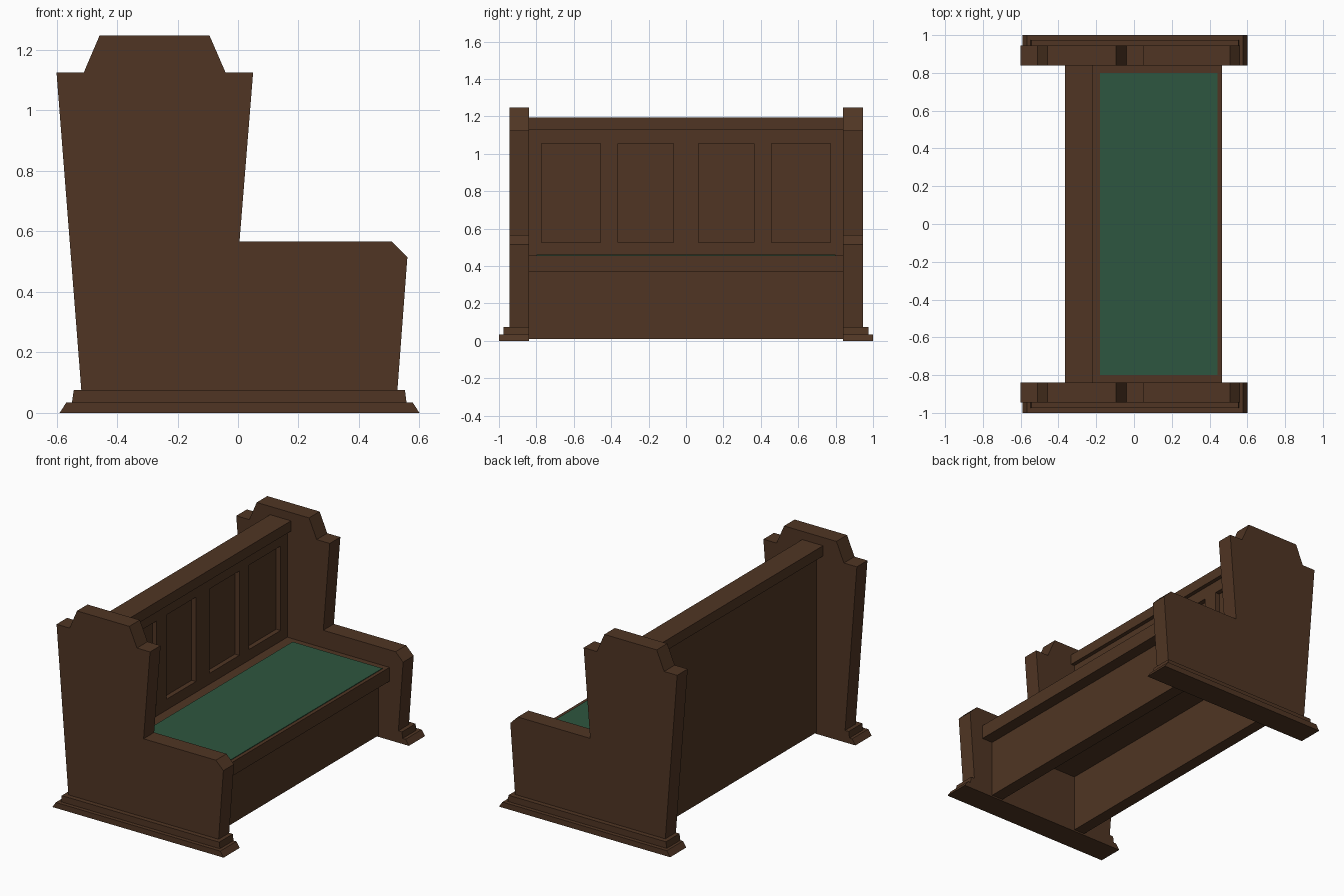
import bpy, bmesh

if "Cube" in bpy.data.objects:
    bpy.data.objects.remove(bpy.data.objects["Cube"])


def material(name, rgb):
    m = bpy.data.materials.new(name)
    m.diffuse_color = (*rgb, 1)
    m.use_nodes = True
    m.node_tree.nodes["Principled BSDF"].inputs["Base Color"].default_value = m.diffuse_color
    return m


WOOD = material("dark brown wood", (0.080, 0.036, 0.017))
GREEN = material("green fabric", (0.027, 0.094, 0.050))


def finish(name, bm, mat):
    bmesh.ops.recalc_face_normals(bm, faces=bm.faces)
    mesh = bpy.data.meshes.new(name)
    bm.to_mesh(mesh)
    bm.free()
    mesh.materials.append(mat)
    obj = bpy.data.objects.new(name, mesh)
    bpy.context.collection.objects.link(obj)
    return obj


def add_box(bm, x, y, z):
    verts = bmesh.ops.create_cube(bm, size=1)["verts"]
    for v in verts:
        for i, (lo, hi) in enumerate((x, y, z)):
            v.co[i] = hi if v.co[i] > 0 else lo


def box(name, x, y, z, mat=WOOD):
    bm = bmesh.new()
    add_box(bm, x, y, z)
    return finish(name, bm, mat)


def mirrored_slab(name, profile, y0, y1):
    """Extrude an x-z profile along y and mirror it to the other end."""
    bm = bmesh.new()
    face = bm.faces.new([bm.verts.new((x, y0, z)) for x, z in profile])
    new = bmesh.ops.extrude_face_region(bm, geom=[face])["geom"]
    bmesh.ops.translate(bm, vec=(0, y1 - y0, 0),
                        verts=[g for g in new if isinstance(g, bmesh.types.BMVert)])
    obj = finish(name, bm, WOOD)
    mod = obj.modifiers.new("mirror", "MIRROR")
    mod.use_axis = (False, True, False)
    return obj


# End panels with stepped crown and low arm
mirrored_slab("end_panel", [
    (-0.518, 0.075), (-0.60, 1.125), (-0.51, 1.125), (-0.458, 1.247),
    (-0.094, 1.247), (-0.041, 1.125), (0.05, 1.125), (0.005, 0.567),
    (0.508, 0.567), (0.56, 0.515), (0.527, 0.075)], 0.84, 0.945)

# Two-step plinths under the ends
mirrored_slab("lower_plinth", [
    (-0.59, 0), (0.60, 0), (0.577, 0.035), (-0.567, 0.035)], 0.84, 1.0)
mirrored_slab("upper_plinth", [
    (-0.549, 0.035), (0.557, 0.035), (0.552, 0.075), (-0.543, 0.075)], 0.84, 0.975)

# Backrest with four recessed panels
back = box("backrest", (-0.32, -0.245), (-0.84, 0.84), (0.01, 1.14))
cut = bmesh.new()
for y0, y1 in ((0.0675, 0.3625), (0.4575, 0.7725)):
    for s in (1, -1):
        add_box(cut, (-0.275, -0.2), tuple(sorted((s * y0, s * y1))), (0.525, 1.055))
cutter = finish("recess_cutter", cut, WOOD)
cutter.hide_render = True
cutter.hide_viewport = True
cutter.display_type = "WIRE"
mod = back.modifiers.new("recesses", "BOOLEAN")
mod.operation = "DIFFERENCE"
mod.solver = "EXACT"
mod.object = cutter

# Cap rail, seat, front board
box("top_rail", (-0.365, -0.22), (-0.84, 0.84), (1.13, 1.195))
box("seat", (-0.25, 0.465), (-0.84, 0.84), (0.37, 0.457))
box("front_board", (0.31, 0.39), (-0.84, 0.84), (0.01, 0.38))

# Thin green seat covering
box("seat_covering", (-0.18, 0.443), (-0.80, 0.80), (0.455, 0.461), GREEN)
